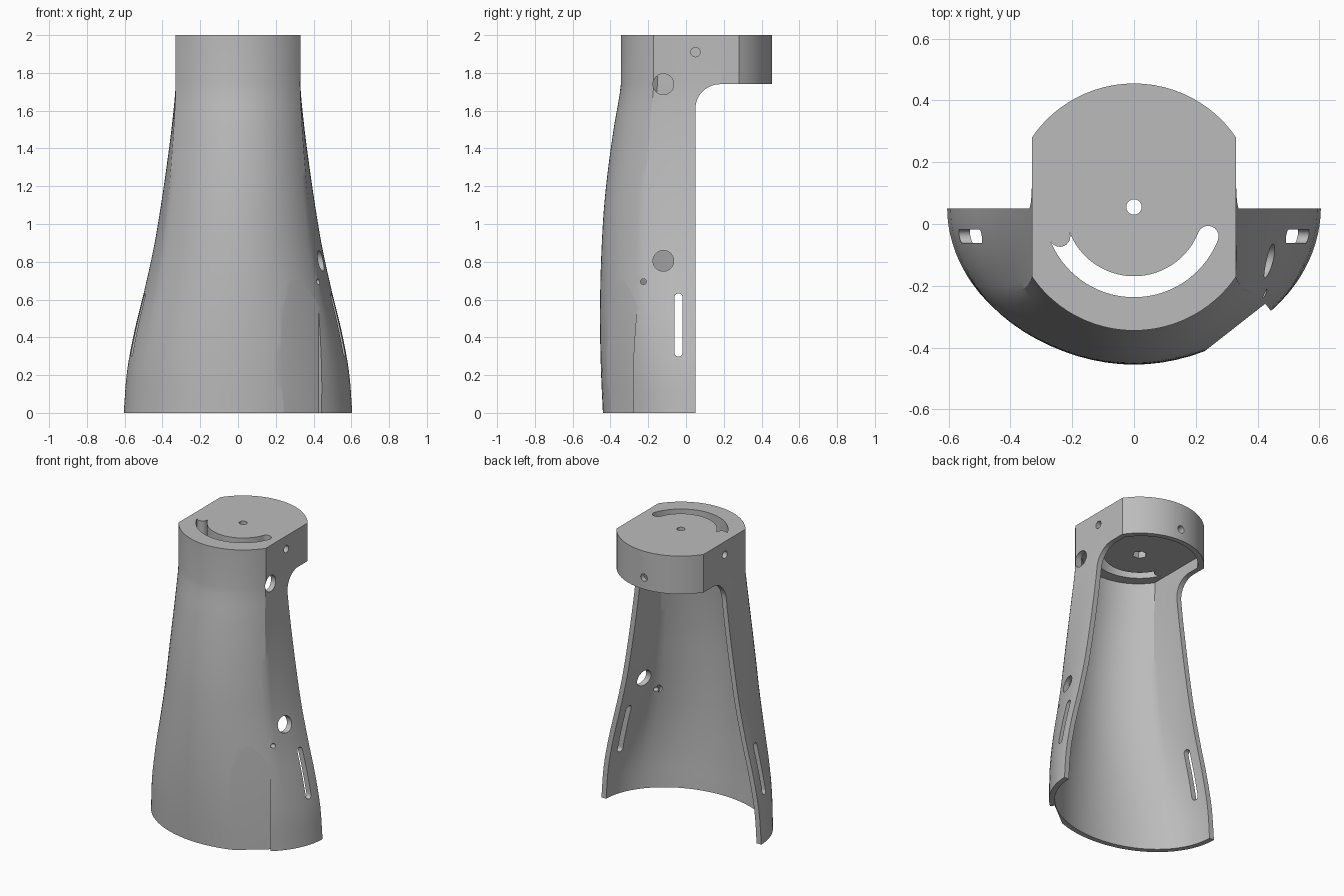
import bpy, bmesh, math
from mathutils import Matrix, Vector

if "Cube" in bpy.data.objects:
    bpy.data.objects.remove(bpy.data.objects["Cube"])

CY = 0.055            # axis of the cap
R_CAP, FLAT = 0.40, 0.33
NECK, TOP, CEILING = 1.74, 2.0, 1.815
WALL = 0.035
HALF_WIDTH = [.605, .588, .548, .495, .447, .41, .378, .35, .33]
HALF_DEPTH = [.495, .505, .51, .509, .502, .489, .466, .435, .40]

grey = bpy.data.materials.new("plain grey")
grey.use_nodes = True
grey.diffuse_color = (0.5, 0.5, 0.5, 1)
grey.node_tree.nodes["Principled BSDF"].inputs["Base Color"].default_value = (0.5, 0.5, 0.5, 1)


def smooth_lookup(table, z):
    """Catmull-Rom value of an evenly spaced table from the floor to the neck."""
    f = min(max(z / NECK, 0), 1) * (len(table) - 1)
    i = min(int(f), len(table) - 2)
    t = f - i
    b, c = table[i], table[i + 1]
    a = table[i - 1] if i else 2 * b - c
    d = table[i + 2] if i + 2 < len(table) else c
    return b + t / 2 * (c - a + t * (2*a - 5*b + 4*c - d + t * (3*(b - c) + d - a)))


def finish(name, bm):
    bmesh.ops.recalc_face_normals(bm, faces=bm.faces)
    mesh = bpy.data.meshes.new(name)
    bm.to_mesh(mesh)
    bm.free()
    ob = bpy.data.objects.new(name, mesh)
    bpy.context.collection.objects.link(ob)
    mesh.materials.append(grey)
    return ob


# Angles round the section, with points exactly on the flat corners
corner = math.acos(FLAT / R_CAP)
stops = [-corner, corner, math.pi - corner, math.pi + corner, 2 * math.pi - corner]
angles = []
for a, b in zip(stops, stops[1:]):
    n = 24 if b - a > 1.3 else 20
    angles += [a + (b - a) * k / n for k in range(n)]


def section(z, inset):
    """Ellipse at the foot blending into a circle with two flats at the neck."""
    rx = smooth_lookup(HALF_WIDTH, z) - inset
    ry = smooth_lookup(HALF_DEPTH, z) - inset
    w = min(max(z / NECK, 0), 1) ** 1.5
    ring = []
    for t in angles:
        c, s = math.cos(t), math.sin(t)
        r = min(R_CAP, FLAT / max(abs(c), 1e-6))
        x = rx * ((1 - w) * c + w * r * c / FLAT)
        y = ry * ((1 - w) * s + w * r * s / R_CAP)
        ring.append((x, CY + y, z))
    return ring


def loft(name, heights, inset):
    bm = bmesh.new()
    rings = [[bm.verts.new(p) for p in section(z, inset)] for z in heights]
    n = len(angles)
    for lo, hi in zip(rings, rings[1:]):
        for i in range(n):
            j = (i + 1) % n
            bm.faces.new((lo[i], lo[j], hi[j], hi[i]))
    bm.faces.new(rings[0])
    bm.faces.new(rings[-1])
    return finish(name, bm)


def prism(name, points, axis, start, end):
    """Extrude an outline: (y, z) along x, or (x, y) along z."""
    bm = bmesh.new()
    place = (lambda p, d: (d, p[0], p[1])) if axis == "x" else (lambda p, d: (p[0], p[1], d))
    face = bm.faces.new([bm.verts.new(place(p, start)) for p in points])
    ext = bmesh.ops.extrude_face_region(bm, geom=[face])
    move = Vector(place((0, 0), end - start))
    bmesh.ops.translate(bm, vec=move, verts=[v for v in ext["geom"] if isinstance(v, bmesh.types.BMVert)])
    return finish(name, bm)


def arc(u, v, r, a, b, n):
    return [(u + r * math.cos(math.radians(a + (b - a) * k / n)),
             v + r * math.sin(math.radians(a + (b - a) * k / n))) for k in range(n + 1)]


def circle(u, v, r, n=32):
    return arc(u, v, r, 0, 360 - 360 / n, n - 1)


def cut(body, tool):
    mod = body.modifiers.new("cut", "BOOLEAN")
    mod.operation, mod.solver, mod.object = "DIFFERENCE", "EXACT", tool
    bpy.ops.object.select_all(action="DESELECT")
    bpy.context.view_layer.objects.active = body
    body.select_set(True)
    bpy.ops.object.modifier_apply(modifier=mod.name)
    bpy.data.objects.remove(tool)


# Outer body and hollow inside
levels = [NECK * k / 32 for k in range(33)]
body = loft("half_shell_cover", levels + [TOP], 0)
cut(body, loft("cavity", [-0.02] + levels[1:] + [CEILING], WALL))

# Open back with rounded shoulders under the cap
back = [(0.05, -0.1)] + arc(0.18, NECK - 0.13, 0.13, 180, 90, 12) + [(1, NECK), (1, -0.1)]
cut(body, prism("back_opening", back, "x", -1, 1))

# Flat pad low on the left front, ending in a small step
a, b = Vector((0.25, -0.395)), Vector((0.425, -0.258))
along = (b - a).normalized()
out = Vector((along.y, -along.x))
pad = [a - along * 0.2, b, b + out * 0.2, a - along * 0.2 + out * 0.2]
cut(body, prism("pad_cut", pad, "z", -0.1, 0.7))

# Curved slot and pivot hole with a hexagonal nut pocket in the cap
slot_r, slot_w, tilt = 0.258, 0.034, 21.6
ex, ey = slot_r * math.cos(math.radians(tilt)), CY - slot_r * math.sin(math.radians(tilt))
slot = arc(0, CY, slot_r + slot_w, 180 + tilt, 360 - tilt, 40)
slot += arc(ex, ey, slot_w, -tilt, 180 - tilt, 10)[1:-1]
slot += arc(0, CY, slot_r - slot_w, 360 - tilt, 180 + tilt, 40)
slot += arc(-ex, ey, slot_w, tilt, tilt - 180, 10)[1:-1]
cut(body, prism("curved_slot", slot, "z", 1.7, 2.1))
cut(body, prism("pivot_hole", circle(0, CY, 0.025), "z", 1.7, 2.1))
cut(body, prism("nut_pocket", circle(0, CY, 0.045, 6), "z", 1.75, 1.86))

# Cable holes and a small counterbored screw hole on the left side
for z in (NECK, 0.805):
    cut(body, prism("cable_hole", circle(-0.12, z, 0.055), "x", 0.1, 0.8))
cut(body, prism("screw_hole", circle(-0.225, 0.695, 0.015, 20), "x", 0.1, 0.8))
cut(body, prism("counterbore", circle(-0.225, 0.695, 0.03, 24), "x", 0.2, 0.375))

# Upright slots and cap screw holes on both sides
upright = arc(-0.04, 0.61, 0.022, 0, 180, 10) + arc(-0.04, 0.32, 0.022, 180, 360, 10)
for side in (-1, 1):
    cut(body, prism("side_slot", upright, "x", side * 0.3, side * 0.8))
    cut(body, prism("cap_screw_hole", circle(0.05, 1.91, 0.025, 24), "x", side * 0.2, side * 0.5))

# Screw hole in the back of the cap
drill = prism("back_screw_hole", circle(0, 1.82, 0.025, 24), "x", 0.33, 0.6)
drill.data.transform(Matrix.Rotation(math.pi / 2, 4, "Z"))
cut(body, drill)

bpy.ops.object.shade_smooth_by_angle(angle=math.radians(25))
